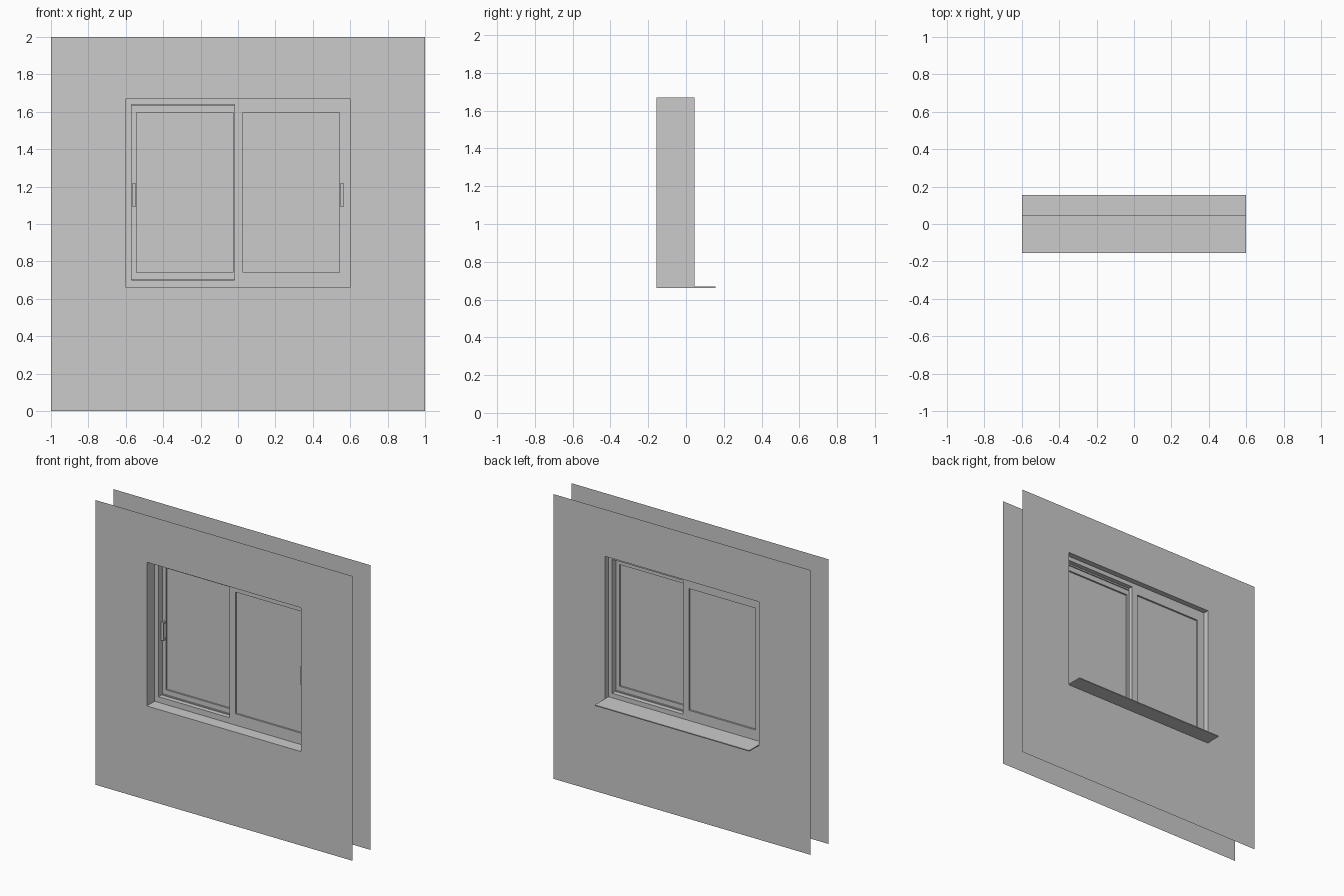
import bpy, bmesh

if "Cube" in bpy.data.objects:
    bpy.data.objects.remove(bpy.data.objects["Cube"])

X0, X1, Z0, Z1 = -0.6, 0.6, 0.66, 1.67   # wall opening
FRONT, BACK = -0.155, 0.045              # wall sheets
F0, F1 = -0.068, 0.005                   # window frame depth


def finish(name, bm):
    bmesh.ops.recalc_face_normals(bm, faces=bm.faces)
    me = bpy.data.meshes.new(name)
    bm.to_mesh(me)
    bm.free()
    ob = bpy.data.objects.new(name, me)
    bpy.context.collection.objects.link(ob)
    return ob


def loop(bm, rect, y):
    x0, x1, z0, z1 = rect
    return [bm.verts.new((x, y, z)) for x, z in ((x0, z0), (x1, z0), (x1, z1), (x0, z1))]


def bridge(bm, a, b):
    for i in range(4):
        j = (i + 1) % 4
        bm.faces.new((a[i], a[j], b[j], b[i]))


def ring(name, outer, inner, y0, y1):
    """Rectangular frame with depth."""
    bm = bmesh.new()
    loops = [loop(bm, r, y) for r, y in ((outer, y0), (inner, y0), (inner, y1), (outer, y1))]
    for i in range(4):
        bridge(bm, loops[i], loops[(i + 1) % 4])
    return finish(name, bm)


def sheet_ring(name, a, ya, b, yb):
    """Open strip between two rectangles."""
    bm = bmesh.new()
    bridge(bm, loop(bm, a, ya), loop(bm, b, yb))
    return finish(name, bm)


def box(name, *parts):
    bm = bmesh.new()
    for x0, x1, y0, y1, z0, z1 in parts:
        a, b = loop(bm, (x0, x1, z0, z1), y0), loop(bm, (x0, x1, z0, z1), y1)
        bridge(bm, a, b)
        bm.faces.new(a)
        bm.faces.new(b)
    return finish(name, bm)


opening = (X0, X1, Z0, Z1)
wall = (-1, 1, 0, 2)

# Wall sheets and the lining of the opening
sheet_ring("inner_wall", wall, FRONT, opening, FRONT)
sheet_ring("outer_wall", wall, BACK, opening, BACK)
sheet_ring("inner_reveal", opening, FRONT, opening, F0)
sheet_ring("outer_reveal", opening, F0, opening, BACK)

# Fixed frame with a rail between the two tracks
ring("window_frame", opening, (-0.57, 0.57, 0.70, 1.64), F0, F1)
box("track_rails",
    (-0.57, 0.57, -0.036, -0.028, 0.70, 0.707),
    (-0.57, 0.57, -0.036, -0.028, 1.63, 1.64))

# Sliding sashes: right one in the front track, left one in the back track
for side, s, y0, y1 in (("right", 1, F0, -0.038), ("left", -1, -0.026, F1)):
    def span(a, b):
        return tuple(sorted((s * a, s * b)))
    ring(side + "_sash", span(-0.02, 0.57) + (0.70, 1.64),
         span(0.027, 0.543) + (0.74, 1.595), y0, y1)
    mid = (y0 + y1) / 2
    box(side + "_glass", span(0.027, 0.543) + (mid - 0.003, mid + 0.003, 0.74, 1.595))
    # Bow handle: grip on two short posts
    hx = span(0.547, 0.563)
    box(side + "_handle",
        hx + (y0 - 0.022, y0 - 0.014, 1.09, 1.22),
        hx + (y0 - 0.014, y0, 1.09, 1.105),
        hx + (y0 - 0.014, y0, 1.205, 1.22))

# Projecting outside sill
box("outer_sill", (X0, X1, F1, 0.155, 0.661, 0.668))
